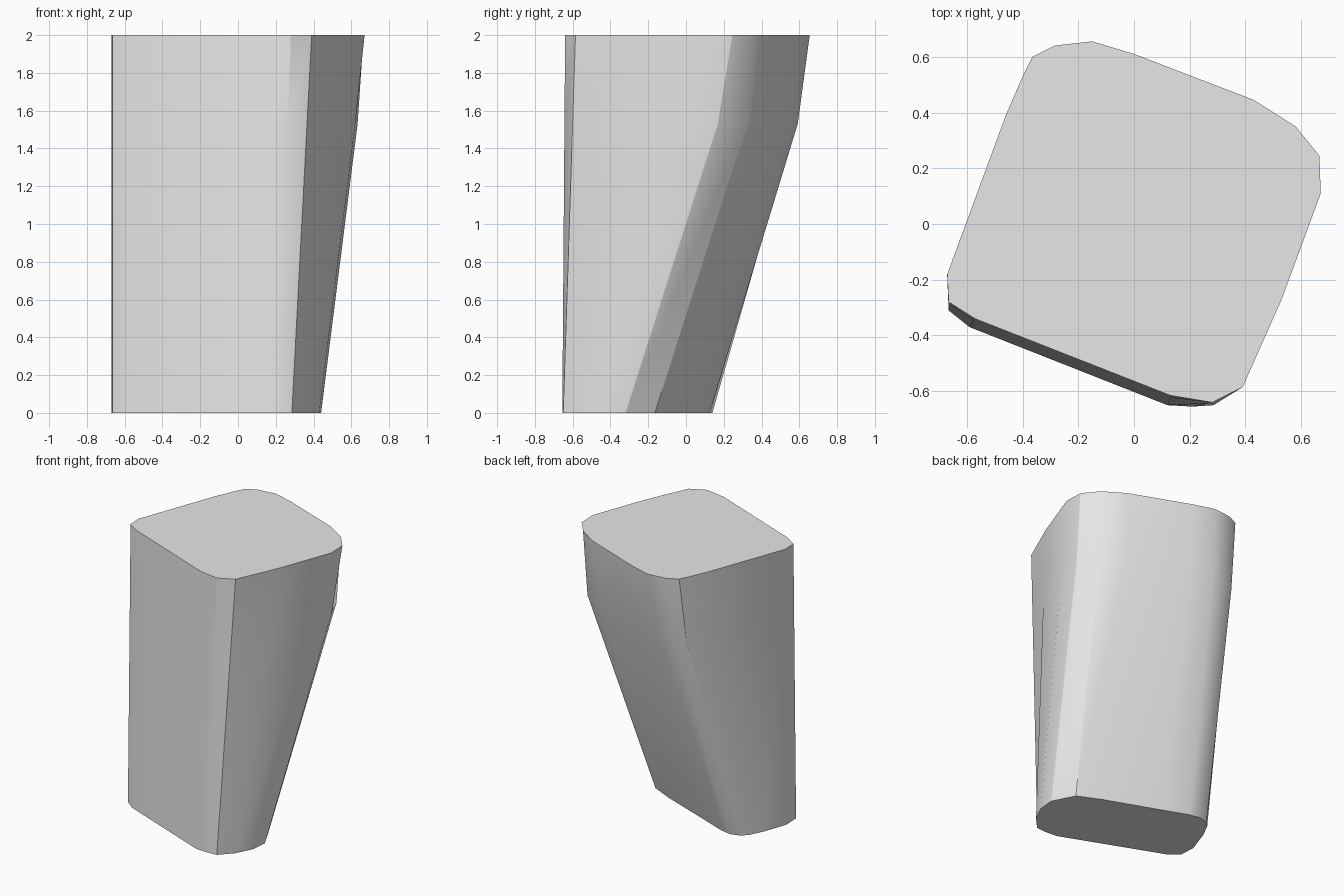
import bpy
import bmesh
import math
from mathutils import Vector

cube = bpy.data.objects.get("Cube")
if cube:
    bpy.data.objects.remove(cube, do_unlink=True)


def make_material(name, colour):
    material = bpy.data.materials.new(name)
    material.use_nodes = True
    material.diffuse_color = colour
    material.node_tree.nodes["Principled BSDF"].inputs["Base Color"].default_value = colour
    return material


# Rounded outline, counter-clockwise: top x, y, bottom x, y, shoulder bulge
OUTLINE = [
    # front-right-hand corner of the model
    (-.67, -.18, -.67, -.19, 0),
    (-.665, -.28, -.665, -.31, 0),
    (-.57, -.34, -.59, -.37, 0),
    # front-left corner
    (.13, -.615, .12, -.65, 0),
    (.28, -.64, .21, -.655, 0),
    (.39, -.585, .285, -.65, 0),
    (.53, -.27, .37, -.56, 0),
    # back-left corner
    (.67, .11, .43, -.44, .02),
    (.665, .245, .44, -.32, .06),
    (.58, .35, .36, -.165, .1),
    (.43, .445, .2, -.09, .085),
    # back-right corner
    (0, .61, -.2, .06, .07),
    (-.15, .655, -.37, .125, .065),
    (-.285, .64, -.45, .14, .06),
    (-.365, .6, -.52, .12, .055),
    (-.395, .54, -.56, .08, .05),
    (-.46, .39, -.61, -.02, .04),
]
HEIGHT = 2
SHOULDER = .765                        # height fraction of the soft back crease
BACKWARD = Vector((.35, .94, 0))       # direction in which the back bulges


def build_block():
    bm = bmesh.new()
    rings = [[], [], []]
    for tx, ty, bx, by, bulge in OUTLINE:
        top = Vector((tx, ty, HEIGHT))
        bottom = Vector((bx, by, 0))
        middle = bottom.lerp(top, SHOULDER) + BACKWARD * bulge
        for ring, point in zip(rings, (bottom, middle, top)):
            ring.append(bm.verts.new(point))

    # side walls
    count = len(OUTLINE)
    for low, high in zip(rings, rings[1:]):
        for i in range(count):
            j = (i + 1) % count
            bm.faces.new((low[i], low[j], high[j], high[i]))

    # flat caps
    bm.faces.new(list(reversed(rings[0])))
    bm.faces.new(rings[-1])
    bmesh.ops.recalc_face_normals(bm, faces=bm.faces)

    mesh = bpy.data.meshes.new("tapered_block")
    bm.to_mesh(mesh)
    bm.free()
    block = bpy.data.objects.new("tapered_block", mesh)
    bpy.context.collection.objects.link(block)
    return block


block = build_block()
block.data.materials.append(make_material("light_grey", (.8, .8, .8, 1)))

# soft sides, crisp cap rims
bpy.ops.object.select_all(action="DESELECT")
block.select_set(True)
bpy.context.view_layer.objects.active = block
bpy.ops.object.shade_smooth_by_angle(angle=math.radians(30))
